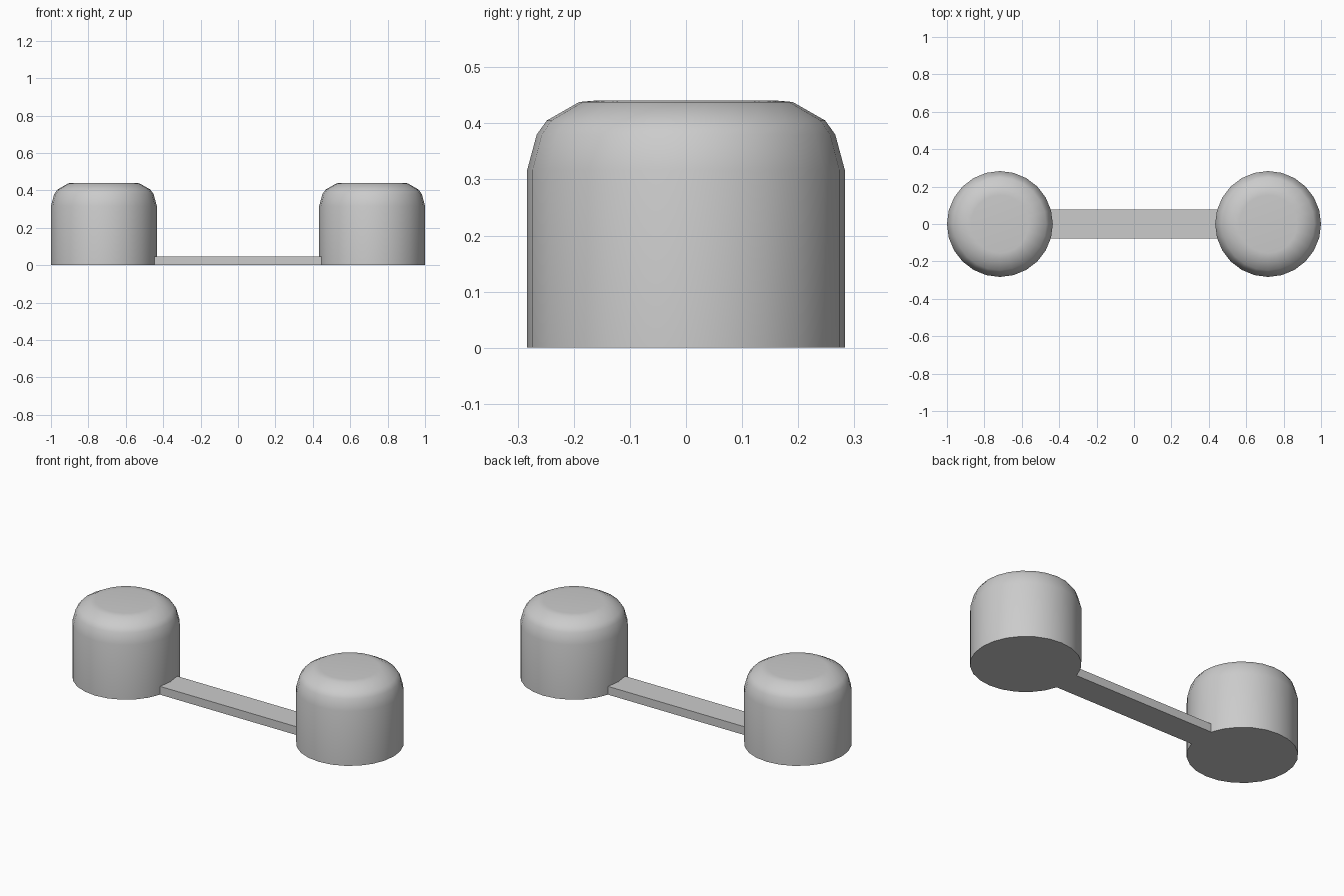
import bpy
import bmesh
from math import pi, radians
from mathutils import Matrix, Vector

cube = bpy.data.objects.get("Cube")
if cube:
    bpy.data.objects.remove(cube, do_unlink=True)

SIDES = 24
CENTRE_X = 0.717
# Radius and height, from the bottom rim up over the rounded shoulder
PROFILE = [(0.283, 0), (0.283, 0.317), (0.266, 0.38), (0.248, 0.405),
           (0.19, 0.438), (0.155, 0.441)]

grey = bpy.data.materials.new("plain grey")
grey.use_nodes = True
colour = (0.6, 0.6, 0.6, 1)
grey.diffuse_color = colour
grey.node_tree.nodes["Principled BSDF"].inputs["Base Color"].default_value = colour


def add_object(name, bm):
    bmesh.ops.recalc_face_normals(bm, faces=bm.faces)
    mesh = bpy.data.meshes.new(name)
    bm.to_mesh(mesh)
    bm.free()
    mesh.materials.append(grey)
    obj = bpy.data.objects.new(name, mesh)
    bpy.context.collection.objects.link(obj)
    return obj


def add_drum(name, x):
    """Round drum with a softened upper edge and flat caps."""
    bm = bmesh.new()
    rings = []
    for radius, z in PROFILE:
        ring = []
        for i in range(SIDES):
            turn = Matrix.Rotation(2 * pi * i / SIDES, 3, "Z")
            ring.append(bm.verts.new(turn @ Vector((radius, 0, z))))
        rings.append(ring)
    for low, high in zip(rings, rings[1:]):
        for i in range(SIDES):
            j = (i + 1) % SIDES
            bm.faces.new((low[i], low[j], high[j], high[i]))
    bm.faces.new(rings[0])
    bm.faces.new(rings[-1])
    obj = add_object(name, bm)
    obj.location.x = x
    bpy.ops.object.select_all(action="DESELECT")
    obj.select_set(True)
    bpy.context.view_layer.objects.active = obj
    bpy.ops.object.shade_smooth_by_angle(angle=radians(40))


# Matching drums at both ends
for name, side in (("left_drum", 1), ("right_drum", -1)):
    add_drum(name, side * CENTRE_X)

# Flat bar joining the drums at ground level
bm = bmesh.new()
bmesh.ops.create_cube(bm, size=1)
bmesh.ops.scale(bm, vec=(0.894, 0.156, 0.048), verts=bm.verts)
bmesh.ops.translate(bm, vec=(0, 0, 0.024), verts=bm.verts)
add_object("connecting_bar", bm)
